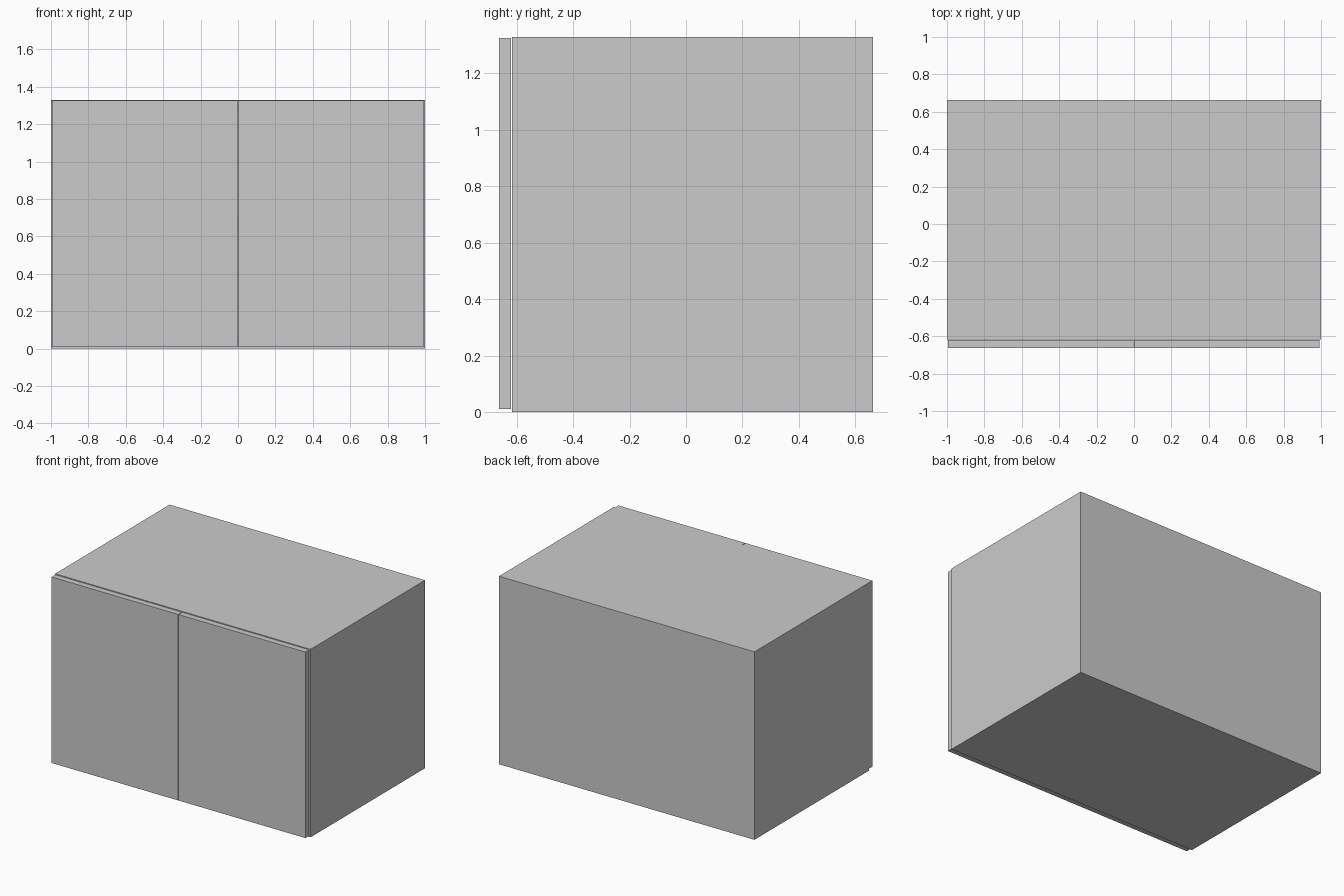
import bpy
import bmesh
from mathutils import Vector

if "Cube" in bpy.data.objects:
    bpy.data.objects.remove(bpy.data.objects["Cube"])


def panel(name, lo, hi):
    """Axis-aligned board between two opposite corners."""
    lo, hi = Vector(lo), Vector(hi)
    bm = bmesh.new()
    bmesh.ops.create_cube(bm, size=1)
    bmesh.ops.scale(bm, vec=hi - lo, verts=bm.verts)
    mesh = bpy.data.meshes.new(name)
    bm.to_mesh(mesh)
    bm.free()
    obj = bpy.data.objects.new(name, mesh)
    obj.location = (lo + hi) / 2
    bpy.context.collection.objects.link(obj)
    return obj


T = 0.04                      # board thickness
W, H = 1.0, 1.33              # half width, height
FRONT, BACK = -0.617, 0.663   # carcass depth range
INNER = W - T

# Side panels
panel("left_side", (-W, FRONT, 0), (-INNER, BACK, H))
panel("right_side", (INNER, FRONT, 0), (W, BACK, H))

# Top and bottom boards between the sides
panel("bottom_board", (-INNER, FRONT, 0), (INNER, BACK, T))
panel("top_board", (-INNER, FRONT, H - T), (INNER, BACK, H))

# Back panel and middle shelf inside the carcass
panel("back_panel", (-INNER, BACK - T, T), (INNER, BACK, H - T))
panel("shelf", (-INNER, FRONT, 0.645), (INNER, BACK - T, 0.645 + T))

# Pair of doors with small gaps all round
panel("left_door", (-0.995, -0.663, 0.01), (-0.004, -0.621, 1.326))
panel("right_door", (0.0, -0.663, 0.01), (0.992, -0.621, 1.326))
